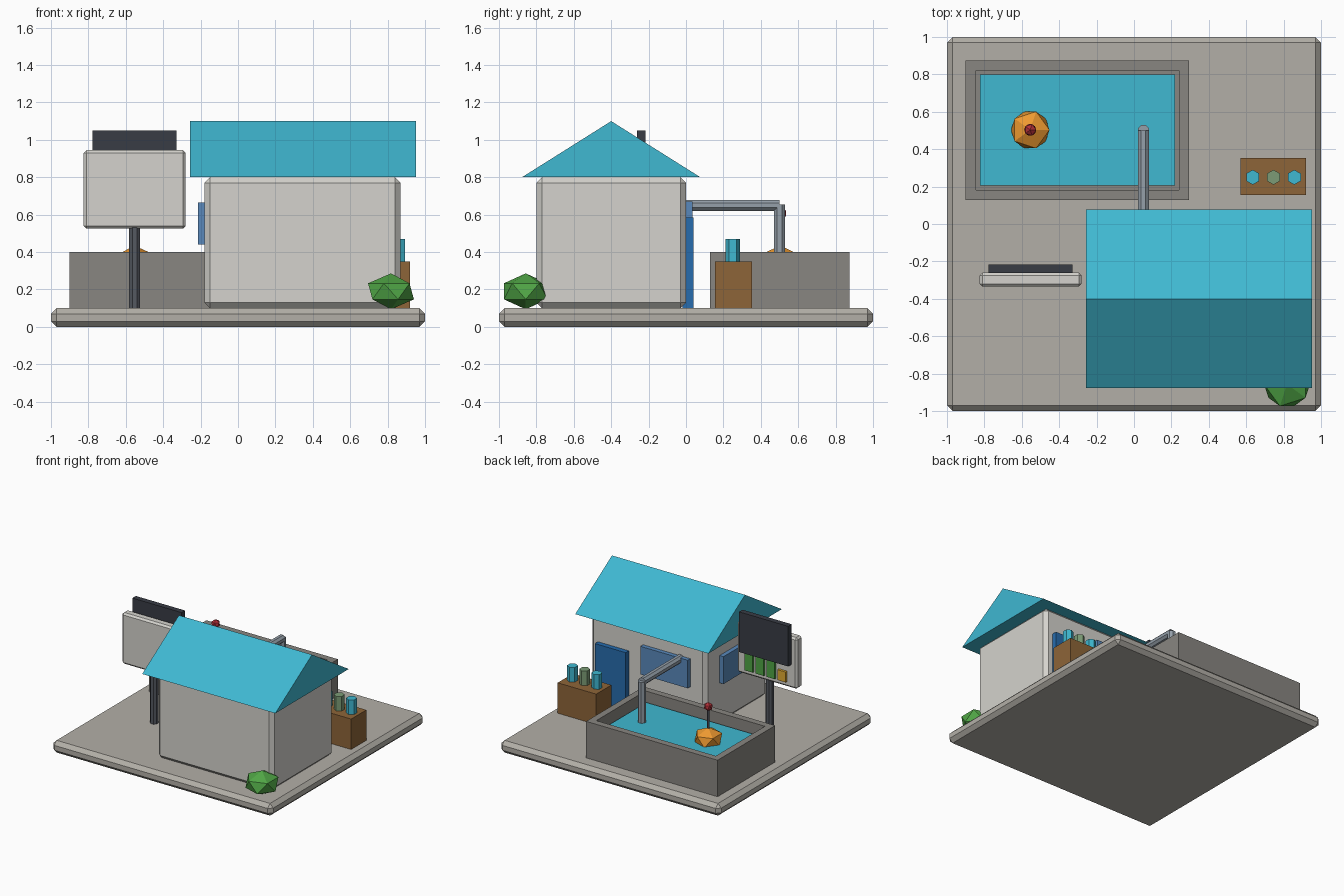
import bpy, bmesh, math
from mathutils import Matrix, Vector

if "Cube" in bpy.data.objects:
    bpy.data.objects.remove(bpy.data.objects["Cube"])


def material(name, r, g, b):
    m = bpy.data.materials.new(name)
    m.diffuse_color = (r, g, b, 1)
    m.use_nodes = True
    m.node_tree.nodes["Principled BSDF"].inputs["Base Color"].default_value = m.diffuse_color
    return m


TEAL = material("teal", 0.05, 0.48, 0.64)
STONE = material("stone", 0.45, 0.43, 0.39)
DARK_STONE = material("dark_stone", 0.25, 0.24, 0.22)
PLASTER = material("plaster", 0.66, 0.65, 0.61)
BLUE = material("door_blue", 0.02, 0.15, 0.42)
GLASS = material("glass", 0.10, 0.25, 0.50)
WOOD = material("wood", 0.27, 0.13, 0.04)
STEEL = material("steel", 0.30, 0.35, 0.40)
DARK = material("dark_panel", 0.04, 0.045, 0.06)
POST = material("post_grey", 0.09, 0.10, 0.12)
GREEN = material("leaf_green", 0.08, 0.38, 0.06)
SAGE = material("sage", 0.20, 0.33, 0.18)
YELLOW = material("yellow", 0.75, 0.40, 0.03)
ORANGE = material("orange", 0.85, 0.32, 0.03)
RED = material("red", 0.45, 0.03, 0.04)


def finish(name, bm, mat):
    bmesh.ops.recalc_face_normals(bm, faces=bm.faces)
    me = bpy.data.meshes.new(name)
    bm.to_mesh(me)
    bm.free()
    me.materials.append(mat)
    ob = bpy.data.objects.new(name, me)
    bpy.context.collection.objects.link(ob)
    return ob


def cube(x, y, z):
    bm = bmesh.new()
    lo, hi = Vector((x[0], y[0], z[0])), Vector((x[1], y[1], z[1]))
    bmesh.ops.create_cube(bm, size=1, matrix=Matrix.Translation((lo + hi) / 2)
                          @ Matrix.Diagonal((*(hi - lo), 1)))
    return bm


def box(name, x, y, z, mat, bevel=0):
    bm = cube(x, y, z)
    if bevel:
        bmesh.ops.bevel(bm, geom=bm.edges[:], offset=bevel, segments=1,
                        affect='EDGES', profile=0.5)
    return finish(name, bm, mat)


def rod(name, a, b, radius, sides, mat, turn=0.0):
    a, b = Vector(a), Vector(b)
    d = b - a
    bm = bmesh.new()
    bmesh.ops.create_cone(bm, cap_ends=True, segments=sides, radius1=radius,
                          radius2=radius, depth=d.length,
                          matrix=Matrix.Translation((a + b) / 2)
                          @ d.to_track_quat('Z', 'Y').to_matrix().to_4x4()
                          @ Matrix.Rotation(turn, 4, 'Z'))
    return finish(name, bm, mat)


def gem(name, loc, r, squash, mat, turn=0.0):
    bm = bmesh.new()
    bmesh.ops.create_icosphere(bm, subdivisions=1, radius=r,
                               matrix=Matrix.Translation(loc)
                               @ Matrix.Diagonal((1, 1, squash, 1))
                               @ Matrix.Rotation(turn, 4, 'Z'))
    return finish(name, bm, mat)


# Ground slab and house body
box("ground_slab", (-1, 1), (-1, 1), (0, 0.1), STONE, 0.03)
box("house_body", (-0.18, 0.87), (-0.8, 0), (0.1, 0.8), PLASTER, 0.03)

# Gable roof: triangle profile swept along x
bm = bmesh.new()
tri = bm.faces.new([bm.verts.new((-0.257, y, z))
                    for y, z in ((-0.877, 0.8), (0.077, 0.8), (-0.4, 1.1))])
ext = bmesh.ops.extrude_face_region(bm, geom=[tri], use_keep_orig=True)
bmesh.ops.translate(bm, vec=(1.21, 0, 0),
                    verts=[v for v in ext["geom"] if isinstance(v, bmesh.types.BMVert)])
finish("roof", bm, TEAL)

# Door and windows
box("door", (0.52, 0.80), (-0.02, 0.04), (0.1, 0.585), BLUE)
box("back_window", (-0.04, 0.39), (-0.02, 0.035), (0.44, 0.67), GLASS)
box("side_window", (-0.215, -0.16), (-0.62, -0.18), (0.44, 0.665), GLASS)

# Pool basin: inset the top face and sink it
bm = cube((-0.9, 0.295), (0.128, 0.875), (0.1, 0.4))
top = max(bm.faces, key=lambda f: f.calc_center_median().z)
bmesh.ops.inset_region(bm, faces=[top], thickness=0.077)
bmesh.ops.translate(bm, verts=bmesh.ops.extrude_discrete_faces(bm, faces=[top])["faces"][0].verts[:],
                    vec=(0, 0, -0.2))
finish("pool_basin", bm, DARK_STONE)
box("pool_water", (-0.823, 0.218), (0.205, 0.798), (0.2, 0.32), TEAL)

# Water pipe from the wall into the pool
rod("pipe_post", (0.05, 0.5, 0.3), (0.05, 0.5, 0.655), 0.032, 8, STEEL, math.pi / 8)
rod("pipe_arm", (0.05, -0.01, 0.65), (0.05, 0.5, 0.65), 0.032, 8, STEEL, math.pi / 8)

# Floating buoy
gem("buoy_float", (-0.555, 0.503, 0.35), 0.115, 0.74, ORANGE)
rod("buoy_mast", (-0.555, 0.503, 0.41), (-0.555, 0.503, 0.605), 0.01, 6, POST)
gem("buoy_light", (-0.555, 0.503, 0.607), 0.036, 1, RED)

# Crate with three bottles
box("crate", (0.57, 0.92), (0.155, 0.352), (0.1, 0.35), WOOD)
for i, mat in enumerate((TEAL, SAGE, TEAL)):
    x = 0.635 + 0.111 * i
    rod(f"bottle_{i + 1}", (x, 0.25, 0.34), (x, 0.25, 0.47), 0.04, 6, mat)

# Sign with panel and level bars on its back
rod("sign_post", (-0.553, -0.297, 0.09), (-0.553, -0.297, 0.56), 0.032, 8, POST, math.pi / 8)
box("sign_board", (-0.825, -0.28), (-0.335, -0.26), (0.525, 0.945), PLASTER, 0.015)
box("sign_screen", (-0.777, -0.33), (-0.262, -0.217), (0.72, 1.05), DARK)
for i, (h, mat) in enumerate(((0.71, GREEN), (0.71, GREEN), (0.71, GREEN), (0.655, YELLOW))):
    x = -0.40 - 0.1 * i
    box(f"level_bar_{i + 1}", (x - 0.038, x + 0.038), (-0.265, -0.24), (0.57, h), mat)

# Corner bush
gem("bush", (0.818, -0.857, 0.19), 0.137, 0.7, GREEN, math.pi)
